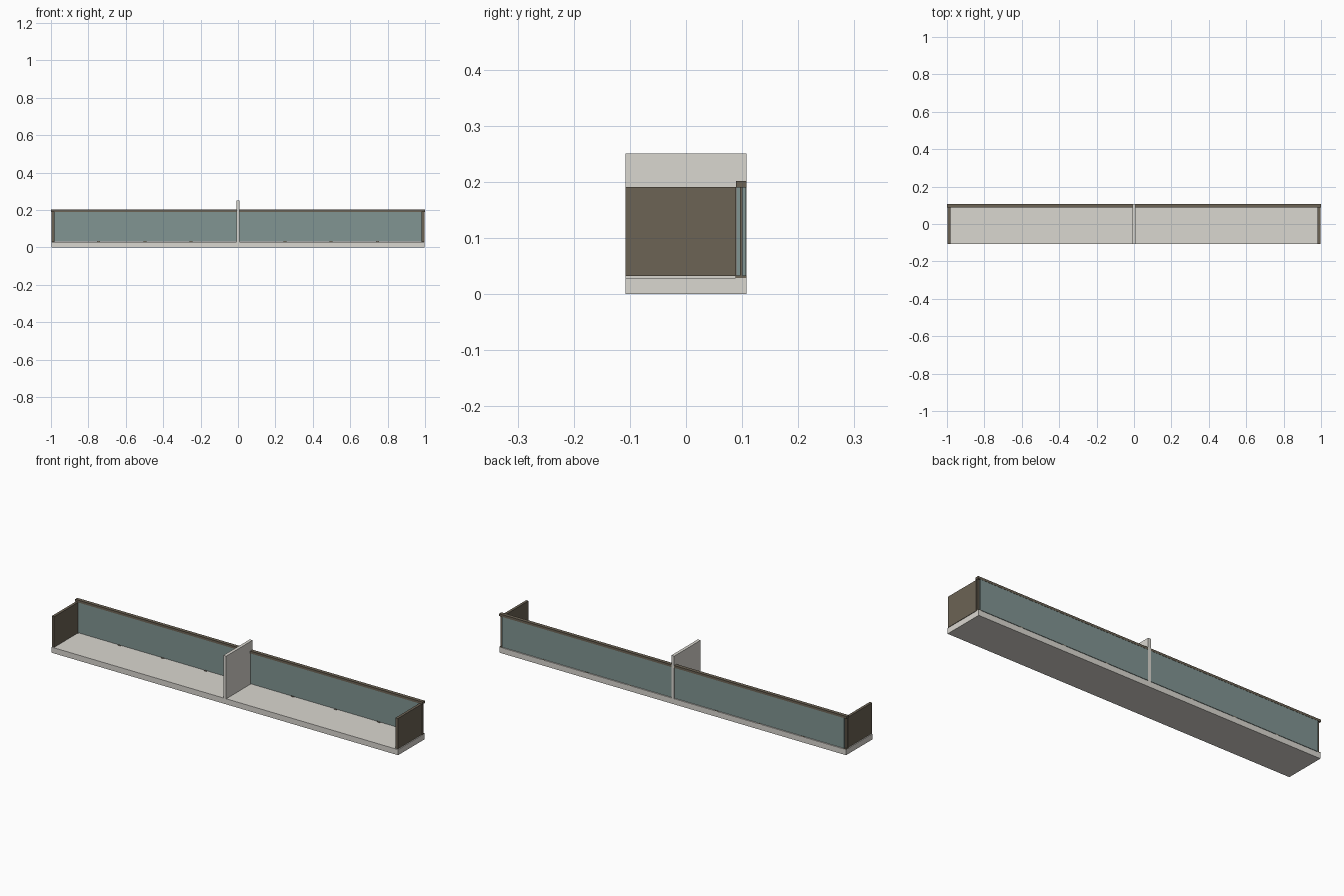
import bpy

if "Cube" in bpy.data.objects:
    bpy.data.objects.remove(bpy.data.objects["Cube"])


def material(name, color):
    m = bpy.data.materials.new(name)
    m.diffuse_color = color
    m.use_nodes = True
    m.node_tree.nodes["Principled BSDF"].inputs["Base Color"].default_value = m.diffuse_color
    return m


stone = material("pale_stone", (0.70, 0.68, 0.63, 1))
bronze = material("bronze", (0.15, 0.125, 0.09, 1))
glass = material("tinted_glass", (0.22, 0.30, 0.29, 1))


def box(name, x, y, z, mat):
    """Box from (min, max) pairs on each axis."""
    bpy.ops.mesh.primitive_cube_add(size=1, location=[(a + b) / 2 for a, b in (x, y, z)])
    o = bpy.context.object
    o.name = name
    o.scale = [b - a for a, b in (x, y, z)]
    bpy.ops.object.transform_apply(location=False, rotation=False, scale=True)
    o.data.materials.append(mat)
    return o


D = 0.108        # half depth
SLAB = 0.029     # floor slab thickness
PANE_Z = (0.032, 0.191)

# Floor slab and central dividing wall
box("floor_slab", (-1 + 0.003, 1 - 0.003), (-D, D), (0, SLAB), stone)
box("divider_wall", (-0.008, 0.008), (-D, D), (SLAB, 0.251), stone)

for side, s in (("left", -1), ("right", 1)):
    def sided(name, x0, x1, y, z, mat):
        box(f"{side}_{name}", sorted((s * x0, s * x1)), y, z, mat)

    # Double glazing of the balustrade, with a slim post between panes
    sided("inner_pane", 0.008, 0.985, (0.090, 0.096), PANE_Z, glass)
    sided("outer_pane", 0.008, 0.985, (0.101, 0.107), PANE_Z, glass)
    sided("end_post", 0.982, 0.996, (0.0965, 0.1005), PANE_Z, bronze)
    # Capping rail
    sided("top_rail", 0.008, 1.0, (0.089, D), (0.190, 0.202), bronze)
    # Solid end screen
    sided("end_screen", 0.982, 0.996, (-D, 0.089), PANE_Z, bronze)
    # Small support pads under the glass
    for i, x in enumerate((0.25, 0.498, 0.746, 0.989)):
        sided(f"support_pad_{i + 1}", x - 0.008, x + 0.008, (0.088, D), (SLAB, 0.033), bronze)
